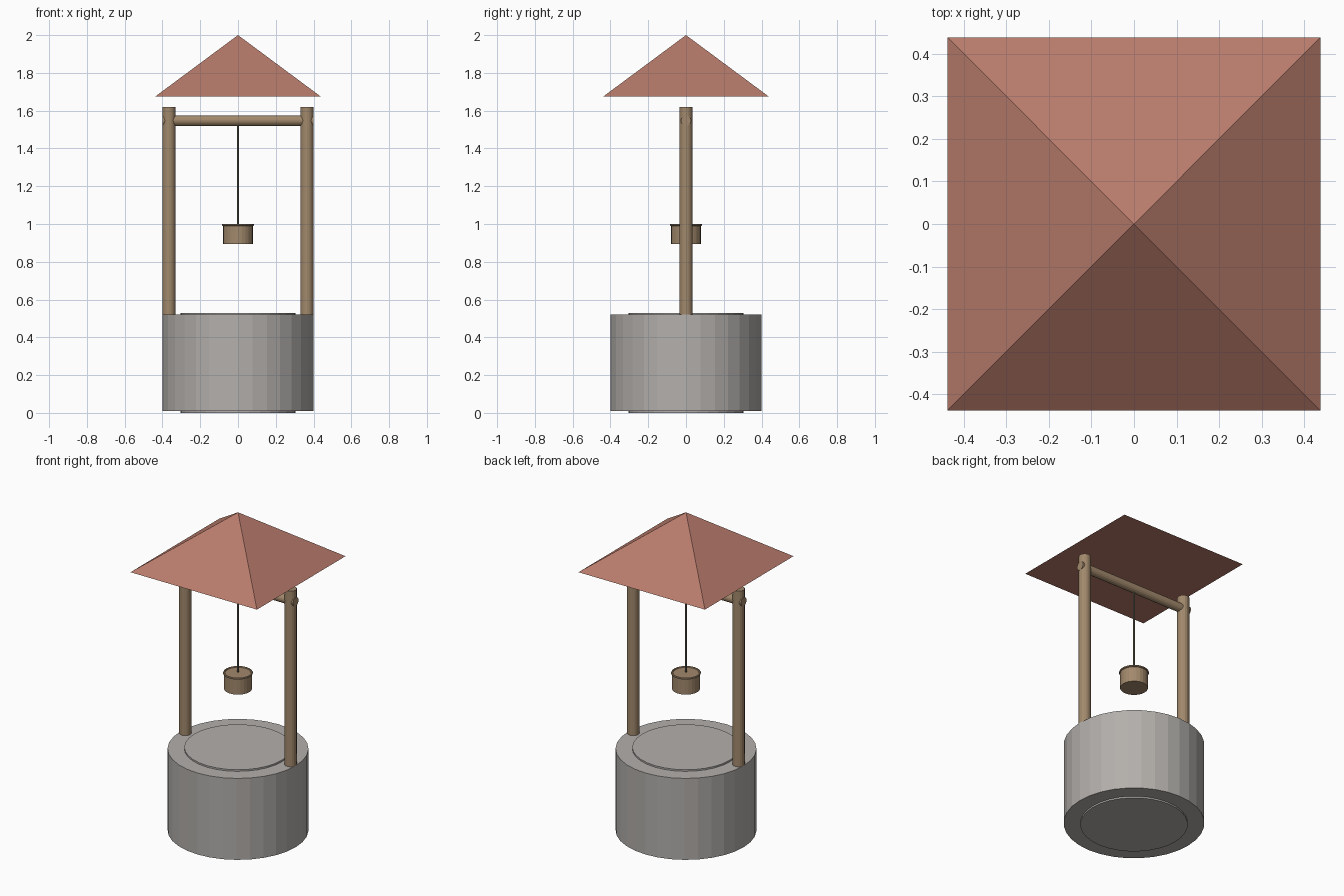
import bpy
from math import pi, sqrt

if "Cube" in bpy.data.objects:
    bpy.data.objects.remove(bpy.data.objects["Cube"])


def material(name, rgb):
    m = bpy.data.materials.new(name)
    m.diffuse_color = (*rgb, 1)
    m.use_nodes = True
    m.node_tree.nodes["Principled BSDF"].inputs["Base Color"].default_value = m.diffuse_color
    return m


wood = material("wood", (0.36, 0.25, 0.15))
tile = material("roof_tile", (0.48, 0.2, 0.15))
stone = material("stone", (0.45, 0.43, 0.41))
rope_mat = material("rope", (0.2, 0.17, 0.12))


def finish(name, mat):
    ob = bpy.context.object
    ob.name = name
    ob.data.materials.append(mat)
    return ob


def upright(name, mat, radius, z0, z1, sides, x=0):
    bpy.ops.mesh.primitive_cylinder_add(vertices=sides, radius=radius, depth=z1 - z0,
                                        location=(x, 0, (z0 + z1) / 2))
    return finish(name, mat)


# Stone wall and the slightly taller inner drum
upright("well_wall", stone, 0.40, 0.01, 0.52, 32)
upright("well_inner", stone, 0.305, 0.0, 0.53, 32)

# Posts
for side, x in (("left", -0.365), ("right", 0.365)):
    upright(side + "_post", wood, 0.035, 0.52, 1.62, 16, x)

# Crossbar through both posts
bpy.ops.mesh.primitive_cylinder_add(vertices=16, radius=0.027, depth=0.80,
                                    location=(0, 0, 1.547), rotation=(0, pi / 2, 0))
finish("crossbar", wood)

# Rope and bucket with raised rim
upright("rope", rope_mat, 0.005, 1.0, 1.545, 8)
upright("bucket", wood, 0.079, 0.895, 0.995, 24)
bpy.ops.mesh.primitive_torus_add(major_radius=0.079, minor_radius=0.006,
                                 major_segments=24, minor_segments=8,
                                 location=(0, 0, 0.995))
finish("bucket_rim", wood)

# Pyramid roof
bpy.ops.mesh.primitive_cone_add(vertices=4, radius1=0.438 * sqrt(2), depth=0.325,
                                location=(0, 0, 1.8375), rotation=(0, 0, pi / 4))
finish("roof", tile)
